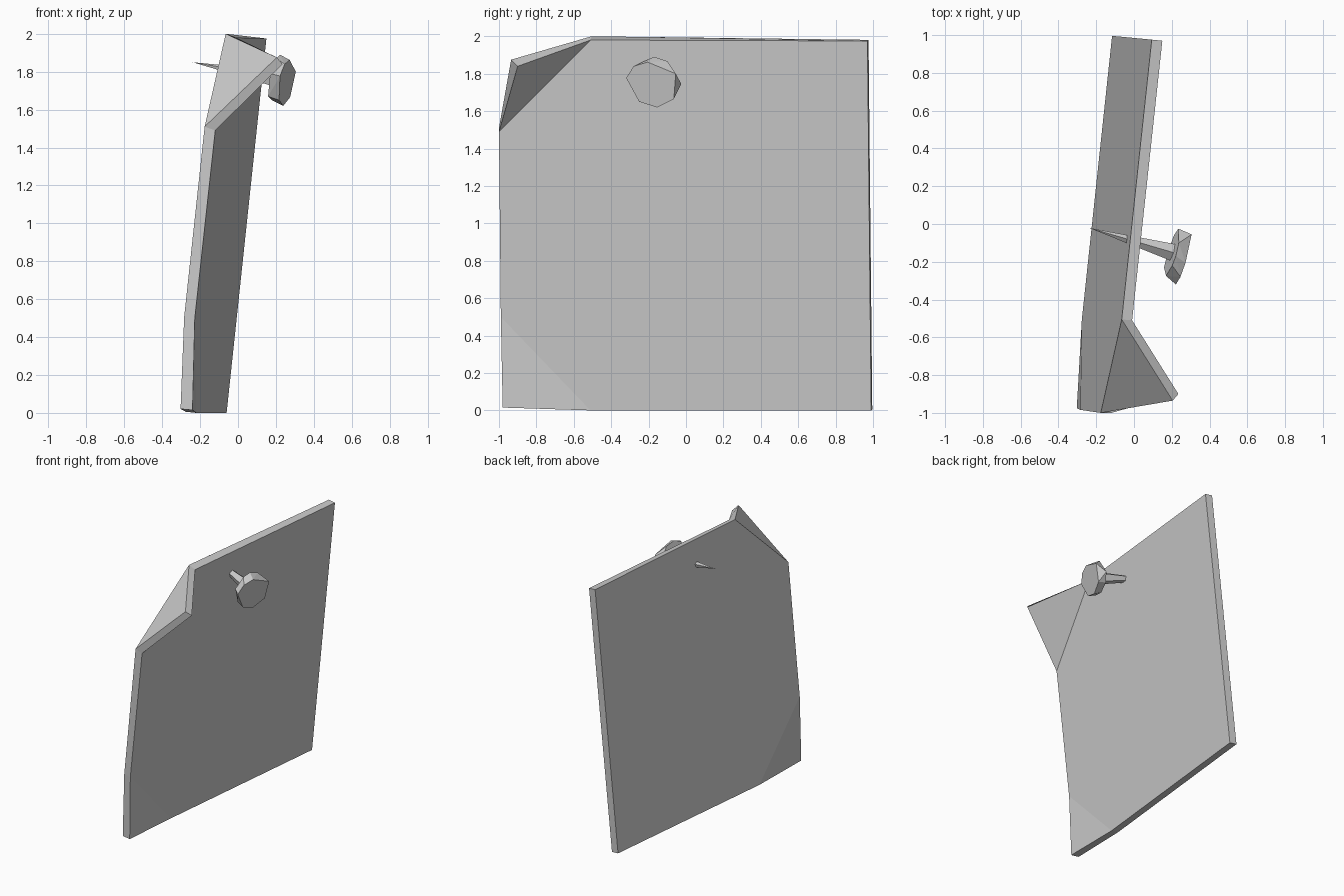
import bpy, bmesh
from mathutils import Vector

if "Cube" in bpy.data.objects:
    bpy.data.objects.remove(bpy.data.objects["Cube"])


def make_object(name, bm):
    bmesh.ops.recalc_face_normals(bm, faces=bm.faces[:])
    mesh = bpy.data.meshes.new(name)
    bm.to_mesh(mesh)
    bm.free()
    obj = bpy.data.objects.new(name, mesh)
    bpy.context.collection.objects.link(obj)
    return obj


# Sheet: front outline, going round from the lower far corner
outline = [
    (-0.06, 0.99, 0.0),     # 0 lower far corner
    (0.15, 0.97, 1.975),    # 1 upper far corner
    (-0.01, -0.51, 1.98),   # 2 fold start on the top edge
    (0.235, -0.90, 1.84),   # 3 folded tip
    (-0.12, -1.0, 1.49),    # 4 fold end on the near edge
    (-0.228, -0.99, 0.5),   # 5 soft bend on the near edge
    (-0.24, -0.98, 0.015),  # 6 bent lower corner
    (-0.22, -0.51, 0.0),    # 7 soft bend on the bottom edge
]
panels = [(0, 1, 2, 4, 5, 7), (2, 3, 4), (5, 6, 7)]

# Thickness direction, which turns with the folded corner
back_shift = [Vector((-0.056, 0.006, 0.006))] * 8
back_shift[2] = Vector((-0.055, 0.005, 0.02))
back_shift[3] = Vector((-0.03, -0.035, 0.035))
back_shift[4] = Vector((-0.056, 0.0, 0.02))
back_shift[6] = Vector((-0.063, 0.005, 0.006))

bm = bmesh.new()
front = [bm.verts.new(p) for p in outline]
back = [bm.verts.new(Vector(p) + s) for p, s in zip(outline, back_shift)]
for panel in panels:
    bm.faces.new([front[i] for i in panel])
    bm.faces.new([back[i] for i in reversed(panel)])
for i in range(8):
    j = (i + 1) % 8
    bm.faces.new((front[i], back[i], back[j], front[j]))
make_object("paper_sheet", bm)

# Tack head: two rough outlines (y, z) laid on parallel tilted planes
tip = Vector((-0.24, -0.02, 1.85))
neck = Vector((0.205, -0.15, 1.76))
axis = Vector((0.94, -0.28, -0.19)).normalized()


def on_plane(y, z, origin):
    d = axis.y * (y - origin[1]) + axis.z * (z - origin[2])
    return (origin[0] - d / axis.x, y, z)


face_ring = [(-0.055, 1.80), (-0.205, 1.862), (-0.28, 1.84), (-0.32, 1.777),
             (-0.25, 1.65), (-0.155, 1.62), (-0.065, 1.665)]
rear_ring = [(-0.025, 1.745), (-0.10, 1.867), (-0.17, 1.89), (-0.22, 1.87),
             (-0.275, 1.79), (-0.23, 1.67), (-0.15, 1.65), (-0.06, 1.68)]
bm = bmesh.new()
for ring, origin in ((face_ring, (0.305, -0.055, 1.80)),
                     (rear_ring, (0.235, -0.025, 1.745))):
    for y, z in ring:
        bm.verts.new(on_plane(y, z, origin))
bmesh.ops.convex_hull(bm, input=bm.verts[:])
bmesh.ops.dissolve_limit(bm, angle_limit=0.03, verts=bm.verts[:], edges=bm.edges[:])
make_object("tack_head", bm)

# Tack spike: five-sided cone pushed through the sheet
length = (neck - tip).length
bm = bmesh.new()
bmesh.ops.create_cone(bm, cap_ends=True, segments=5, radius1=0.048, radius2=0.0,
                      depth=length)
bmesh.ops.remove_doubles(bm, verts=bm.verts[:], dist=0.0001)
spike = make_object("tack_spike", bm)
spike.location = (neck + tip) / 2
spike.rotation_mode = 'QUATERNION'
spike.rotation_quaternion = (tip - neck).to_track_quat('Z', 'Y')
